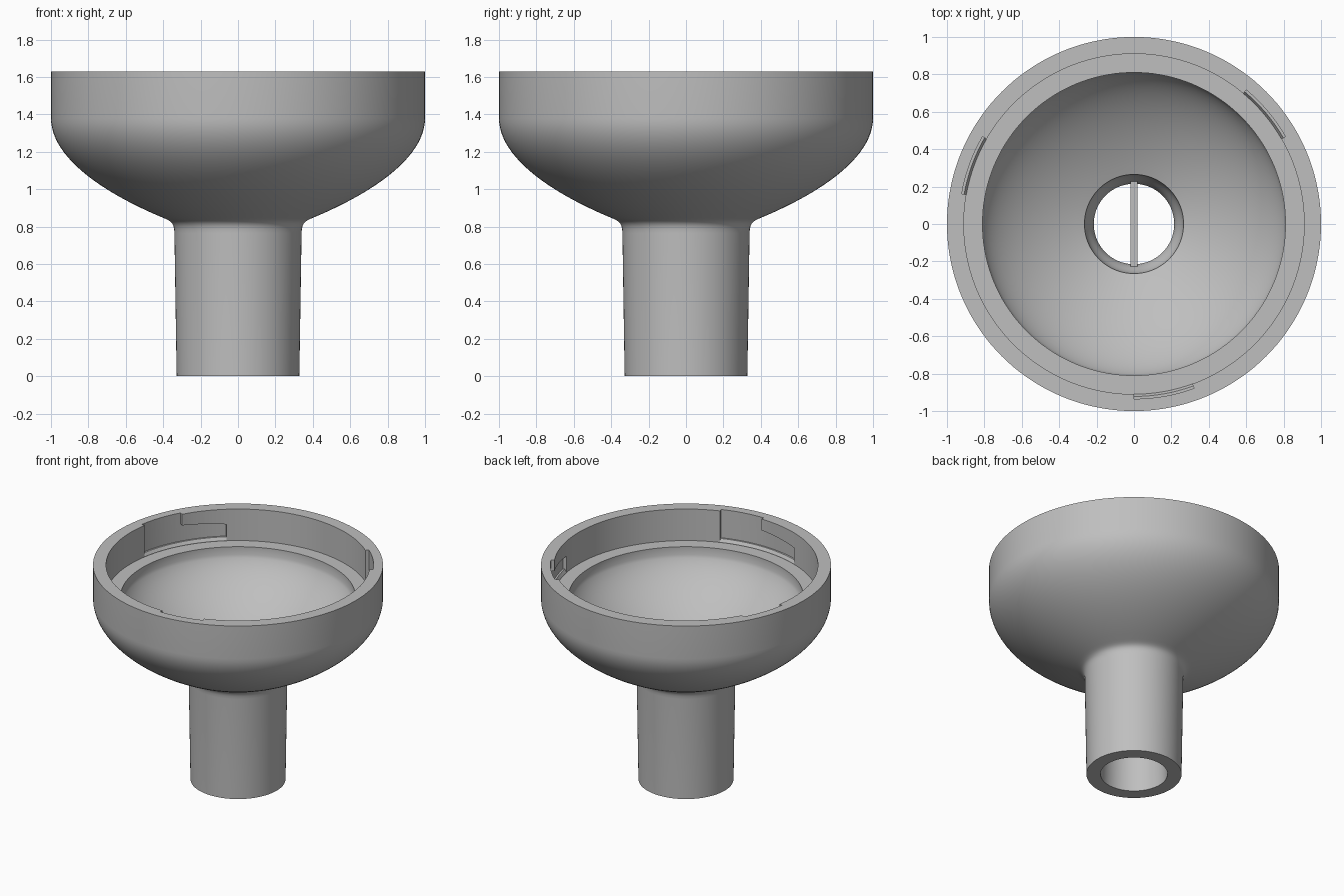
import bpy, bmesh, math
from mathutils import Vector
from mathutils.geometry import interpolate_bezier

cube = bpy.data.objects.get("Cube")
if cube:
    bpy.data.objects.remove(cube, do_unlink=True)

grey = bpy.data.materials.new("plain grey")
grey.use_nodes = True
COLOUR = (0.52, 0.52, 0.52, 1)
grey.diffuse_color = COLOUR
grey.node_tree.nodes["Principled BSDF"].inputs["Base Color"].default_value = COLOUR


def add_object(name, bm):
    bmesh.ops.recalc_face_normals(bm, faces=bm.faces)
    mesh = bpy.data.meshes.new(name)
    bm.to_mesh(mesh)
    bm.free()
    mesh.materials.append(grey)
    ob = bpy.data.objects.new(name, mesh)
    bpy.context.collection.objects.link(ob)
    return ob


def bezier(a, b, c, d, n):
    pts = interpolate_bezier(*[Vector((p[0], p[1], 0)) for p in (a, b, c, d)], n)
    return [(p.x, p.y) for p in pts]


def loft(bm, rings, closed):
    """Skin rings of (radius, angle, height) points around the z axis."""
    rows = [[bm.verts.new((r * math.cos(a), r * math.sin(a), z)) for r, a, z in ring]
            for ring in rings]
    pairs = list(zip(rows, rows[1:]))
    if closed:
        pairs.append((rows[-1], rows[0]))
    else:
        bm.faces.new(rows[0])
        bm.faces.new(rows[-1])
    for one, two in pairs:
        for i in range(len(one)):
            j = (i + 1) % len(one)
            bm.faces.new((one[i], one[j], two[j], two[i]))


# Funnel: stem, flared bowl, rim, inner ledge and bore in one turned profile
LEDGE, RIM = 1.39, 1.63
profile = [(0.231, 0), (0.328, 0)]
profile += bezier((0.34, 0.765), (0.34, 0.82), (0.36, 0.83), (0.40, 0.847), 8)
profile += bezier((0.40, 0.847), (0.72, 0.98), (1, 1.17), (1, 1.38), 24)[1:]
profile += [(1, RIM), (0.91, RIM), (0.91, LEDGE), (0.81, LEDGE)]
profile += bezier((0.81, 1.33), (0.76, 1.2), (0.55, 1.04), (0.265, 0.93), 20)
profile += bezier((0.262, 0.90), (0.25, 0.85), (0.22, 0.83), (0.215, 0.77), 8)

STEPS = 144
bm = bmesh.new()
loft(bm, [[(r, math.tau * k / STEPS, z) for r, z in profile] for k in range(STEPS)], True)
funnel = add_object("funnel_body", bm)

# Three L-shaped locking slots: open to the rim, then a ramped undercut
bm = bmesh.new()
for start in (10, 130, 250):
    stations = [(start + 2.5 * k, 1.515 + 0.00375 * k) for k in range(9)]
    stations += [(start + 20.05 + 2.5 * k, RIM + 0.1) for k in range(9)]
    rings = []
    for degrees, top in stations:
        a = math.radians(degrees)
        section = [(0.88, LEDGE + 0.003), (0.909, LEDGE + 0.003), (0.922, LEDGE + 0.025),
                   (0.935, LEDGE + 0.025), (0.935, top), (0.88, top)]
        rings.append([(r, a, z) for r, z in section])
    loft(bm, rings, False)
cutter = add_object("slot_cutter", bm)
cutter.hide_render = True

cut = funnel.modifiers.new("slots", "BOOLEAN")
cut.operation = "DIFFERENCE"
cut.solver = "EXACT"
cut.object = cutter
bpy.ops.object.select_all(action="DESELECT")
bpy.context.view_layer.objects.active = funnel
funnel.select_set(True)
bpy.ops.object.modifier_apply(modifier=cut.name)
bpy.data.objects.remove(cutter, do_unlink=True)
bpy.ops.object.shade_smooth_by_angle(angle=math.radians(25))

# Thin bar across the throat
bm = bmesh.new()
bmesh.ops.create_cube(bm, size=1)
bmesh.ops.scale(bm, vec=(0.036, 0.455, 0.06), verts=bm.verts)
bmesh.ops.translate(bm, vec=(0, 0, 0.80), verts=bm.verts)
add_object("throat_bar", bm)
